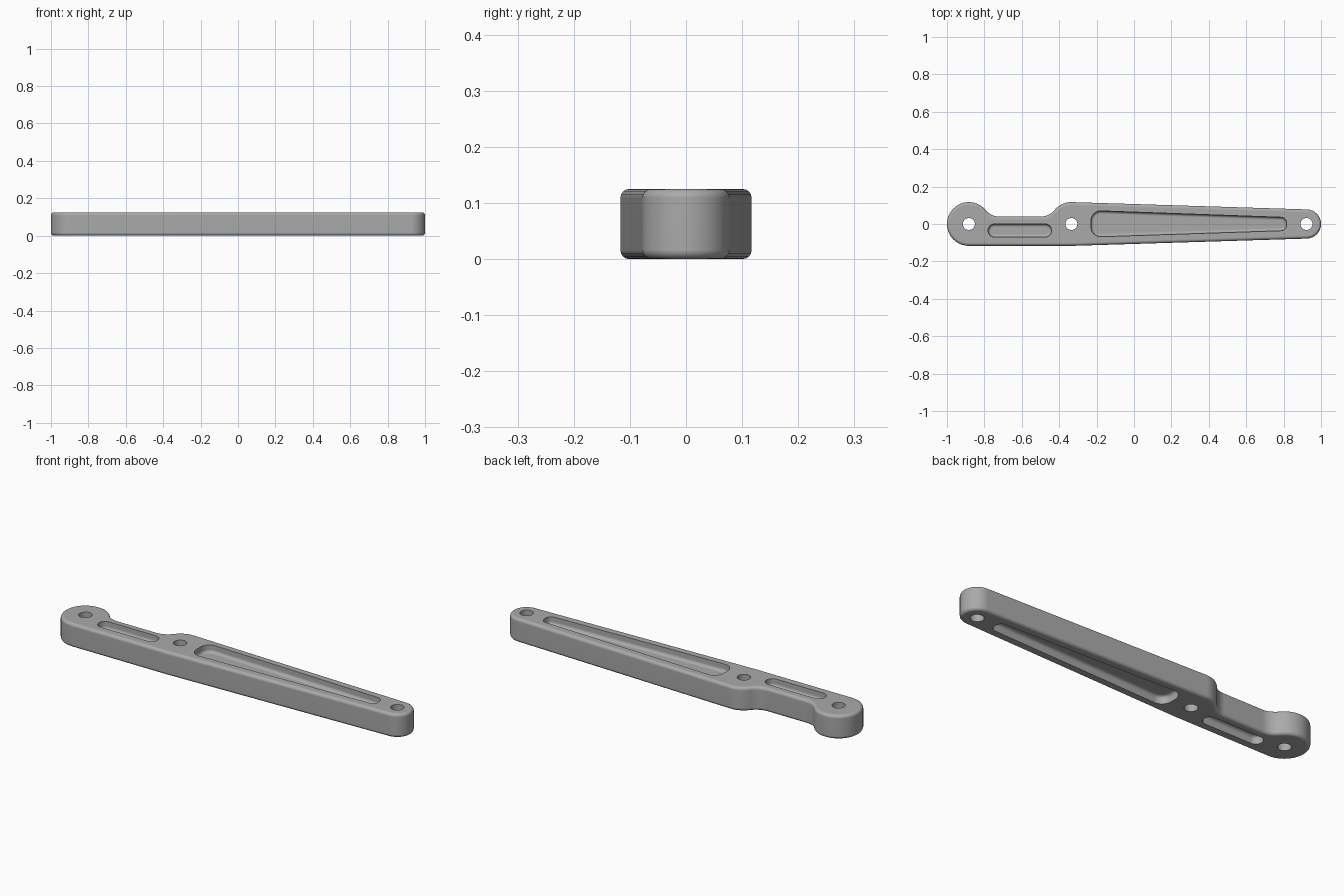
import bpy, bmesh, math
from mathutils import Vector

cube = bpy.data.objects.get("Cube")
if cube:
    bpy.data.objects.remove(cube, do_unlink=True)

HEIGHT = 0.125
ROUND = 0.016
POCKET_DEPTH = 0.04
HOLE_RADIUS = 0.032
BOSS = 0.117
LEFT_X, MID_X, RIGHT_X = -1 + BOSS, -0.335, 0.922

grey = bpy.data.materials.new("grey_metal")
grey.use_nodes = True
grey.diffuse_color = (0.4, 0.4, 0.4, 1)
grey.node_tree.nodes["Principled BSDF"].inputs["Base Color"].default_value = (0.4, 0.4, 0.4, 1)


def belt(circles, step=math.radians(8)):
    """Counter-clockwise tangent outline round circles; negative radius = concave fillet."""
    normals = []
    for i, (x, y, r) in enumerate(circles):
        x2, y2, r2 = circles[(i + 1) % len(circles)]
        d = Vector((x2 - x, y2 - y))
        c = max(-1, min(1, (r - r2) / d.length))
        d.normalize()
        n = d * c + Vector((d.y, -d.x)) * math.sqrt(1 - c * c)
        normals.append(math.atan2(n.y, n.x))
    points = []
    for i, (x, y, r) in enumerate(circles):
        start = normals[i - 1]
        turn = (normals[i] - start) % math.tau
        if r < 0:
            turn -= math.tau
        count = max(1, math.ceil(abs(turn) / step))
        for k in range(count + 1):
            a = start + turn * k / count
            p = Vector((x + r * math.cos(a), y + r * math.sin(a)))
            if not points or (p - points[-1]).length > 0.001:
                points.append(p)
    if (points[0] - points[-1]).length < 0.001:
        points.pop()
    return points


def prism(name, outline, z0, z1, rounded=(), radius=ROUND):
    """Extrude an outline and round the rims at the given heights."""
    bm = bmesh.new()
    base = bm.faces.new([bm.verts.new((p.x, p.y, z0)) for p in outline])
    top = bmesh.ops.extrude_face_region(bm, geom=[base], use_keep_orig=True)
    verts = [v for v in top["geom"] if isinstance(v, bmesh.types.BMVert)]
    bmesh.ops.translate(bm, vec=(0, 0, z1 - z0), verts=verts)
    bmesh.ops.recalc_face_normals(bm, faces=bm.faces)
    rims = [e for e in bm.edges
            if any(all(abs(v.co.z - z) < 1e-5 for v in e.verts) for z in rounded)]
    if rims:
        bmesh.ops.bevel(bm, geom=rims, offset=radius, segments=4, profile=0.5,
                        affect='EDGES', clamp_overlap=True)
    mesh = bpy.data.meshes.new(name)
    bm.to_mesh(mesh)
    bm.free()
    mesh.materials.append(grey)
    obj = bpy.data.objects.new(name, mesh)
    bpy.context.collection.objects.link(obj)
    return obj


def cut(body, cutter):
    mod = body.modifiers.new("cut", 'BOOLEAN')
    mod.operation = 'DIFFERENCE'
    mod.solver = 'EXACT'
    mod.object = cutter
    bpy.context.view_layer.objects.active = body
    bpy.ops.object.modifier_apply(modifier=mod.name)
    bpy.data.objects.remove(cutter, do_unlink=True)


# Arm body: three round bosses with a filleted waist on the back edge
waist_y, fillet = 0.04, 0.09
fy = waist_y + fillet
dx = math.sqrt((BOSS + fillet) ** 2 - fy ** 2)
outline = belt([(LEFT_X, 0, BOSS), (MID_X, 0, BOSS), (RIGHT_X, 0, 0.078),
                (MID_X, 0, BOSS), (MID_X - dx, fy, -fillet), (LEFT_X + dx, fy, -fillet)])
arm = prism("lever_arm", outline, 0, HEIGHT, rounded=(0, HEIGHT))

# Pivot holes
for x in (LEFT_X, MID_X, RIGHT_X):
    ring = [Vector((x + HOLE_RADIUS * math.cos(math.tau * i / 32),
                    HOLE_RADIUS * math.sin(math.tau * i / 32))) for i in range(32)]
    cut(arm, prism("hole_cutter", ring, -0.1, HEIGHT + 0.1))

# Lightening pockets with filleted floors on both faces
slot = belt([(-0.745, -0.035, 0.035), (-0.476, -0.035, 0.035)])
taper = belt([(-0.178, -0.016, 0.052), (0.785, -0.006, 0.03),
              (0.785, 0.006, 0.03), (-0.178, 0.018, 0.052)])
for shape in (slot, taper):
    floor = HEIGHT - POCKET_DEPTH
    cut(arm, prism("pocket_cutter", shape, floor, HEIGHT + 0.1, (floor,)))
    cut(arm, prism("pocket_cutter", shape, -0.1, POCKET_DEPTH, (POCKET_DEPTH,)))

# Smooth shading with crisp flats
bpy.ops.object.select_all(action='DESELECT')
arm.select_set(True)
bpy.context.view_layer.objects.active = arm
bpy.ops.object.shade_smooth_by_angle(angle=math.radians(35))
weighted = arm.modifiers.new("weighted_normals", 'WEIGHTED_NORMAL')
weighted.keep_sharp = True
